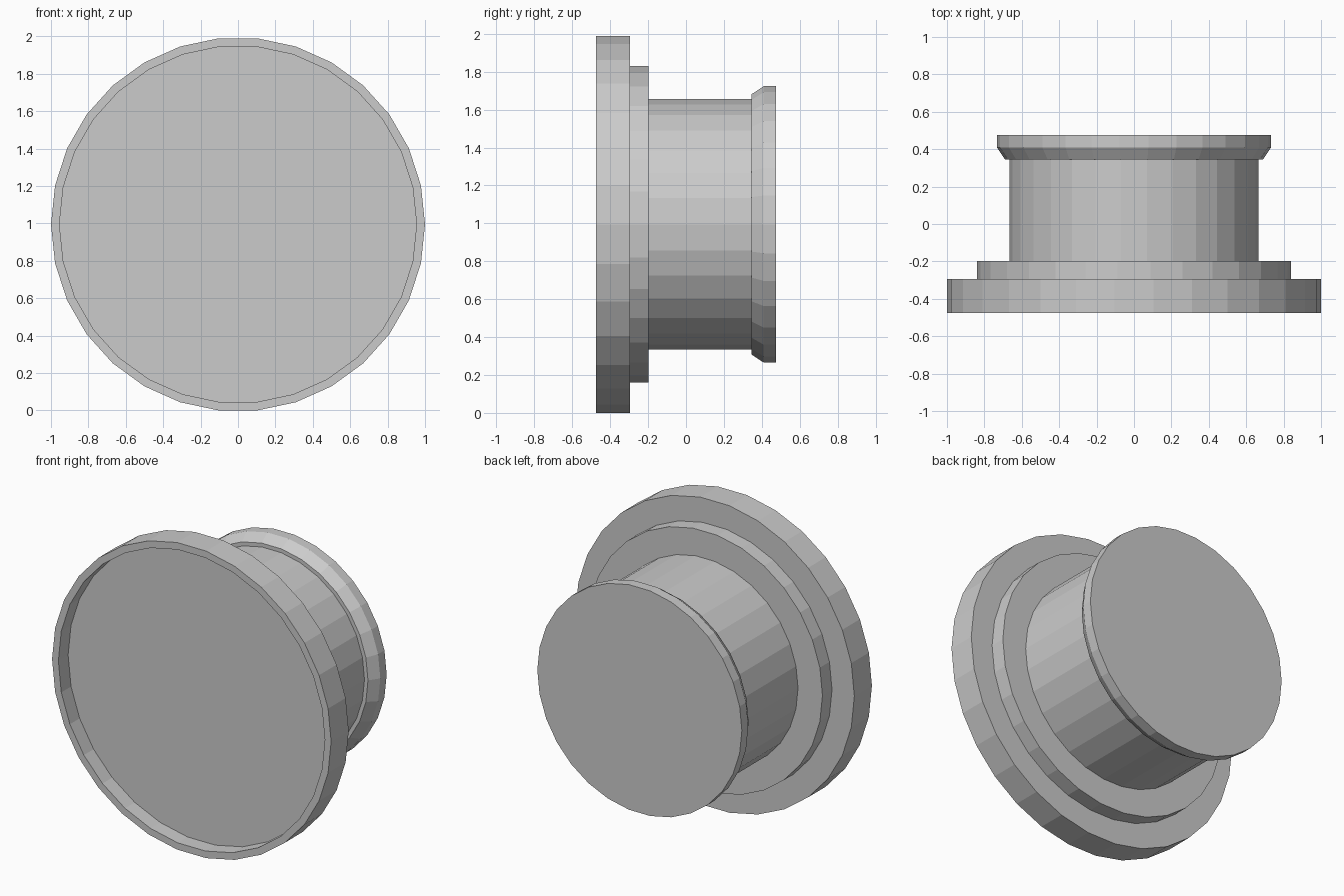
import bpy, bmesh
from math import sin, cos, pi

if "Cube" in bpy.data.objects:
    bpy.data.objects.remove(bpy.data.objects["Cube"])

SIDES = 30
AXIS_Z = cos(pi / SIDES)  # flat side of the large disc rests on z = 0


def lathe(name, profile):
    """Closed solid turned about the y axis from (radius, y) points, front to back."""
    bm = bmesh.new()
    rings = []
    for r, y in profile:
        rings.append([bm.verts.new((r * cos(2 * pi * i / SIDES), y,
                                    AXIS_Z + r * sin(2 * pi * i / SIDES)))
                      for i in range(SIDES)])
    for a, b in zip(rings, rings[1:]):
        for i in range(SIDES):
            j = (i + 1) % SIDES
            bm.faces.new((a[i], a[j], b[j], b[i]))
    bm.faces.new(rings[0])
    bm.faces.new(rings[-1])
    bmesh.ops.recalc_face_normals(bm, faces=bm.faces)
    mesh = bpy.data.meshes.new(name)
    bm.to_mesh(mesh)
    bm.free()
    obj = bpy.data.objects.new(name, mesh)
    bpy.context.collection.objects.link(obj)
    return obj


# One continuous turned body: recessed face, rim, step, neck and flared end
lathe("turned_knob", [
    (0.955, -0.375), (0.955, -0.475),   # recess floor and wall
    (1.0, -0.475), (1.0, -0.295),       # large disc
    (0.84, -0.295), (0.84, -0.197),     # step
    (0.665, -0.197), (0.665, 0.345),    # neck
    (0.69, 0.345), (0.733, 0.41),       # flare
    (0.733, 0.475),                     # end cap
])
